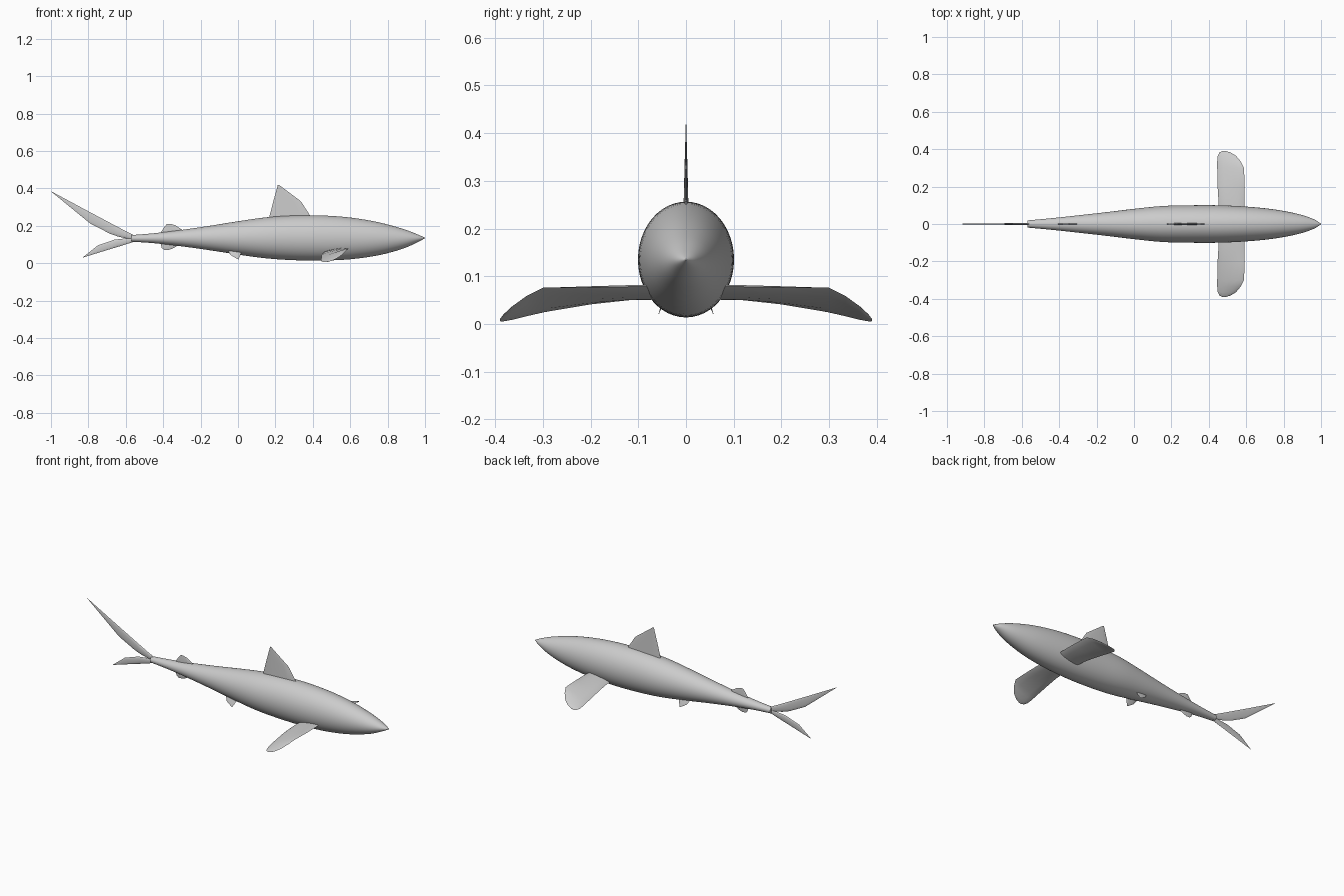
import bpy, bmesh, math
from mathutils import Vector

cube = bpy.data.objects.get("Cube")
if cube:
    bpy.data.objects.remove(cube)

GREY = (0.6, 0.6, 0.6, 1)
skin = bpy.data.materials.new("grey skin")
skin.diffuse_color = GREY
skin.use_nodes = True
skin.node_tree.nodes["Principled BSDF"].inputs["Base Color"].default_value = GREY


def spline(rows, steps):
    """Smooth curve through rows of numbers."""
    rows = [Vector(r) for r in rows]
    out = []
    for i in range(len(rows) - 1):
        b, c = rows[i], rows[i + 1]
        a = rows[i - 1] if i else b * 2 - c
        d = rows[i + 2] if i + 2 < len(rows) else c * 2 - b
        for k in range(steps):
            t = k / steps
            out.append(b + (c - a) * t / 2 + (a * 2 - b * 5 + c * 4 - d) * t * t / 2
                       + (b * 3 - a - c * 3 + d) * t ** 3 / 2)
    return out + [rows[-1]]


def loft(name, rings, angle=50):
    """Skin closed rings of equal size and cap both ends."""
    bm = bmesh.new()
    loops = [[bm.verts.new(p) for p in ring] for ring in rings]
    n = len(loops[0])
    for a, b in zip(loops, loops[1:]):
        for i in range(n):
            j = (i + 1) % n
            bm.faces.new((a[i], a[j], b[j], b[i]))
    bm.faces.new(loops[0])
    bm.faces.new(loops[-1])
    bmesh.ops.recalc_face_normals(bm, faces=bm.faces)
    mesh = bpy.data.meshes.new(name)
    bm.to_mesh(mesh)
    bm.free()
    mesh.materials.append(skin)
    obj = bpy.data.objects.new(name, mesh)
    bpy.context.collection.objects.link(obj)
    bpy.ops.object.select_all(action='DESELECT')
    obj.select_set(True)
    bpy.context.view_layer.objects.active = obj
    bpy.ops.object.shade_smooth_by_angle(angle=math.radians(angle))
    return obj


def fin(name, stations, axis, half=6):
    """Lens-section fin; each station is leading point, trailing point, thickness."""
    axis = Vector(axis)
    rings = []
    for lead, trail, thick in stations:
        lead, trail = Vector(lead), Vector(trail)
        ring = []
        for i in range(2 * half):
            a = math.pi * i / half
            ring.append(lead.lerp(trail, (1 - math.cos(a)) / 2) + axis * math.sin(a) * thick / 2)
        rings.append(ring)
    return loft(name, rings)


def upright(name, stations):
    """Fin on the centre plane, from x, z pairs."""
    return fin(name, [((a, 0, b), (c, 0, d), t) for a, b, c, d, t in stations], (0, 1, 0))


# Body: x, top, bottom, half width
profile = [(-.57, .15, .115, .019), (-.45, .16, .107, .03), (-.3, .178, .09, .046),
           (-.15, .2, .069, .063), (0, .224, .046, .081), (.15, .245, .026, .096),
           (.3, .255, .016, .1), (.45, .255, .014, .1), (.6, .244, .021, .093),
           (.75, .219, .042, .078), (.88, .184, .077, .053), (.96, .154, .112, .026),
           (.999, .136, .133, .002)]
rings = []
for x, top, low, wide in spline(profile, 4):
    rings.append([(x, wide * math.cos(a), (top + low) / 2 + (top - low) / 2 * math.sin(a))
                  for a in (2 * math.pi * i / 48 for i in range(48))])
loft("body", rings)

# Fins on the centre plane
upright("dorsal_fin", [(.42, .2, .16, .2, .012), (.385, .255, .168, .25, .01),
                       (.337, .33, .19, .335, .006), (.22, .418, .213, .419, .001)])
upright("second_dorsal_fin", [(-.28, .14, -.42, .14, .008), (-.3, .18, -.41, .17, .006),
                              (-.335, .203, -.392, .196, .004), (-.36, .21, -.38, .21, .001)])
upright("anal_fin", [(-.31, .13, -.4, .13, .008), (-.325, .092, -.412, .1, .006),
                     (-.35, .078, -.408, .082, .004), (-.37, .071, -.395, .071, .001)])
upright("upper_tail_lobe", [(-.545, .143, -.55, .122, .012), (-.655, .2, -.64, .142, .009),
                            (-.7, .224, -.685, .158, .008), (-.82, .288, -.79, .212, .005),
                            (-1, .385, -.999, .383, .001)])
upright("lower_tail_lobe", [(-.545, .118, -.55, .138, .012), (-.64, .088, -.66, .126, .008),
                            (-.71, .067, -.75, .095, .005), (-.83, .03, -.829, .032, .001)])

# Paired fins
for side, s in (("left", 1), ("right", -1)):
    pectoral = [(.06, .59, .078, .455, .055, .022), (.12, .592, .078, .452, .053, .02),
                (.2, .592, .077, .447, .043, .017), (.3, .588, .076, .445, .024, .013),
                (.335, .57, .058, .445, .016, .011), (.365, .545, .036, .448, .009, .009),
                (.383, .515, .019, .457, .006, .006), (.39, .49, .01, .472, .006, .002)]
    fin(side + "_pectoral_fin",
        [((a, s * y, b), (c, s * y, d), t) for y, a, b, c, d, t in pectoral], (0, 0, 1))
    fin(side + "_pelvic_fin",
        [((.025, s * .036, .07), (-.055, s * .036, .07), .006),
         ((.012, s * .048, .042), (-.04, s * .05, .044), .004),
         ((.002, s * .057, .021), (-.003, s * .057, .022), .001)], (0, .8, s * .5))
